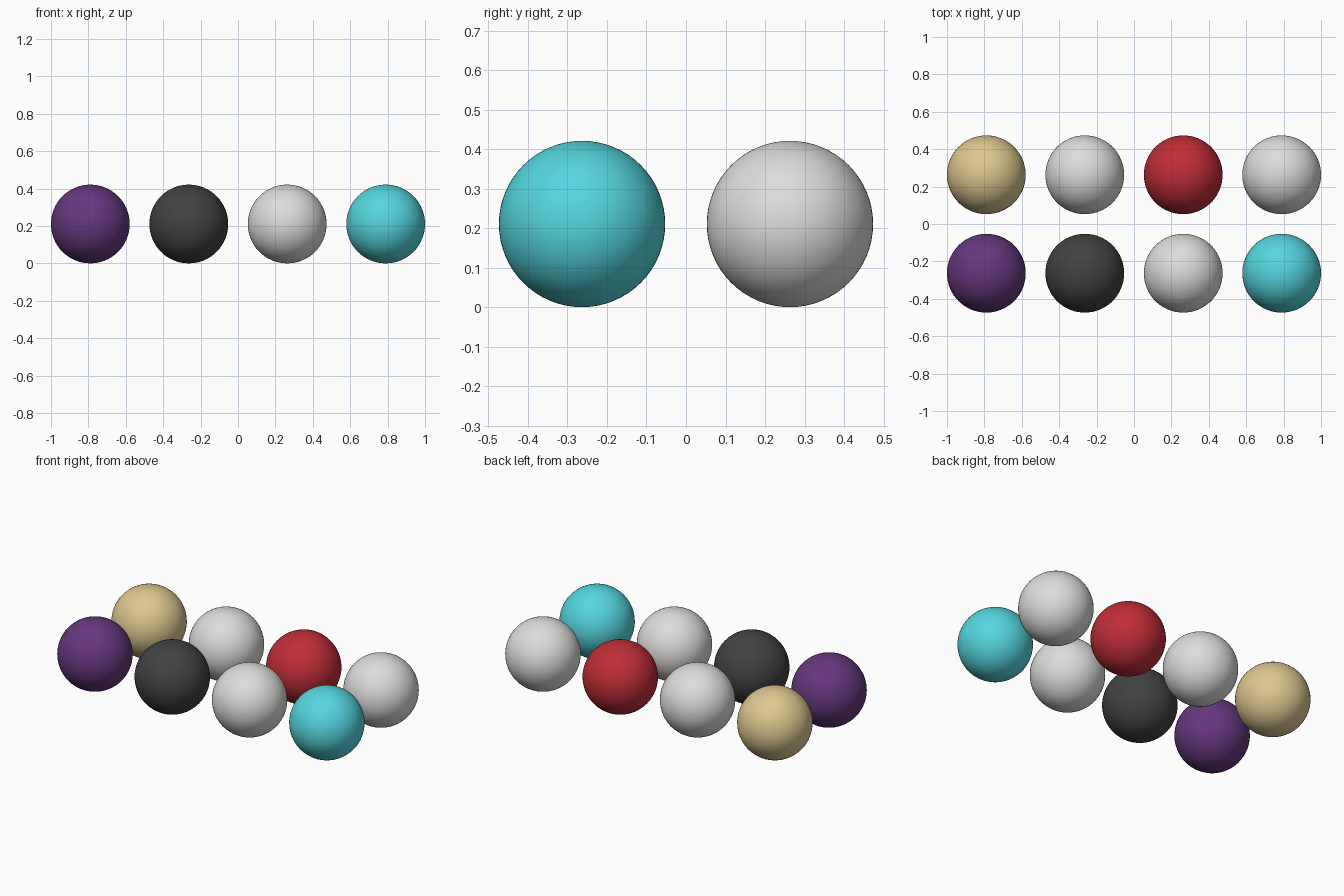
import bpy
import math

if "Cube" in bpy.data.objects:
    bpy.data.objects.remove(bpy.data.objects["Cube"])


def linear(c):
    c /= 255
    return c / 12.92 if c <= 0.04045 else ((c + 0.055) / 1.055) ** 2.4


def material(name, rgb):
    mat = bpy.data.materials.new(name)
    mat.diffuse_color = (*[linear(c) for c in rgb], 1)
    mat.use_nodes = True
    mat.node_tree.nodes["Principled BSDF"].inputs["Base Color"].default_value = mat.diffuse_color
    return mat


mats = {
    "purple": material("purple", (101, 55, 125)),
    "charcoal": material("charcoal", (66, 66, 66)),
    "light_grey": material("light_grey", (222, 221, 219)),
    "turquoise": material("turquoise", (84, 214, 223)),
    "sand": material("sand", (221, 199, 144)),
    "red": material("red", (190, 45, 55)),
}

# Eight equal balls, two rows of four, spaced 2.5 radii apart
RADIUS = 2 / 9.5
SPACING = 2.5 * RADIUS
rows = {
    "front": ["purple", "charcoal", "light_grey", "turquoise"],
    "back": ["sand", "light_grey", "red", "light_grey"],
}

for row, colours in rows.items():
    y = (-0.5 if row == "front" else 0.5) * SPACING
    for i, colour in enumerate(colours):
        bpy.ops.mesh.primitive_uv_sphere_add(
            segments=64, ring_count=32, radius=RADIUS,
            location=((i - 1.5) * SPACING, y, RADIUS))
        ball = bpy.context.object
        ball.name = f"{row}_ball_{i + 1}_{colour}"
        ball.data.materials.append(mats[colour])
        bpy.ops.object.shade_smooth_by_angle(angle=math.radians(40))
